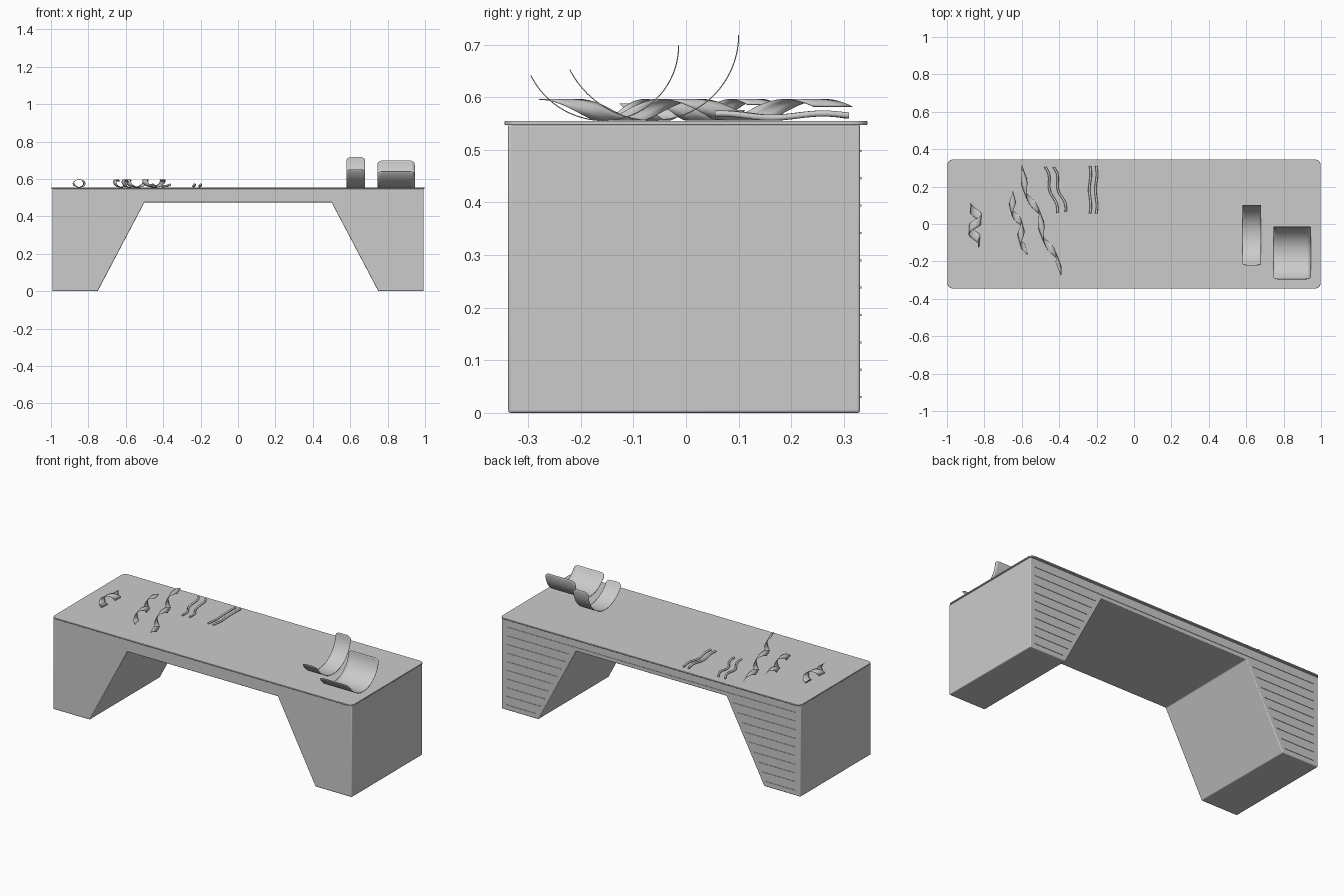
import bpy, bmesh
from math import sin, cos, pi, sqrt, hypot, radians, atan2

if "Cube" in bpy.data.objects:
    bpy.data.objects.remove(bpy.data.objects["Cube"])


def make(name, verts, faces, bevel=0, solid=0, angle=35):
    me = bpy.data.meshes.new(name)
    me.from_pydata(verts, [], faces)
    bm = bmesh.new()
    bm.from_mesh(me)
    bmesh.ops.recalc_face_normals(bm, faces=bm.faces)
    bm.to_mesh(me)
    bm.free()
    ob = bpy.data.objects.new(name, me)
    bpy.context.collection.objects.link(ob)
    if bevel:
        m = ob.modifiers.new("bevel", 'BEVEL')
        m.width, m.segments, m.limit_method = bevel, 3, 'ANGLE'
    if solid:
        m = ob.modifiers.new("solid", 'SOLIDIFY')
        m.thickness, m.offset = solid, 0
    bpy.ops.object.select_all(action='DESELECT')
    ob.select_set(True)
    bpy.context.view_layer.objects.active = ob
    bpy.ops.object.shade_smooth_by_angle(angle=radians(angle))
    return ob


def prism(name, outline, lo, hi, axis, bevel=0):
    """Extrude a 2D outline along y or z."""
    n = len(outline)
    place = (lambda a, b, h: (a, h, b)) if axis == 'y' else (lambda a, b, h: (a, b, h))
    verts = [place(a, b, h) for h in (lo, hi) for a, b in outline]
    faces = [list(range(n)), list(range(n, 2 * n))]
    faces += [[i, (i + 1) % n, n + (i + 1) % n, n + i] for i in range(n)]
    return make(name, verts, faces, bevel)


def grid_faces(rows, cols, wrap=False):
    return [[r * cols + c, r * cols + (c + 1) % cols, (r + 1) * cols + (c + 1) % cols, (r + 1) * cols + c]
            for r in range(rows - 1) for c in range(cols if wrap else cols - 1)]


# Bench body with two tapered pedestal legs
half = [(0.5, 0.475), (0.75, 0.0), (0.993, 0.0), (0.993, 0.549)]
prism("bench_body", half + [(-x, z) for x, z in reversed(half)], -0.338, 0.331, 'y', 0.005)

# Top slab with rounded corners
r = 0.03
corner = []
for k, (sx, sy) in enumerate([(1, 1), (-1, 1), (-1, -1), (1, -1)]):
    for i in range(7):
        a = (k + i / 6) * pi / 2
        corner.append((sx * (0.998 - r) + r * cos(a), sy * (0.345 - r) + r * sin(a)))
prism("top_slab", corner, 0.547, 0.555, 'z', 0.002)

# Thin horizontal ribs on the back panel
for i in range(10):
    z = 0.03 + 0.052 * i
    if z > 0.475:
        spans = [(-0.96, 0.96)]
    else:
        inner = 0.78 - 0.25 * z / 0.475
        spans = [(inner, 0.96), (-0.96, -inner)]
    for a, b in spans:
        prism("back_rib", [(a, z - 0.002), (b, z - 0.002), (b, z + 0.002), (a, z + 0.002)], 0.33, 0.3335, 'y')


# Curved sheets resting on the top
def sheet(name, x0, x1, yc, r0, r1):
    rows, cols, rc = 49, 11, 0.02
    zc = 0.556 + r1
    a0, a1 = pi + 0.39, 2 * pi
    verts = []
    for i in range(rows):
        t = i / (rows - 1)
        a = a0 + (a1 - a0) * t
        rad = r1 + (r0 - r1) * max(0, 1 - 2 * t) ** 2
        edge = min(t, 1 - t) * (a1 - a0) * r1
        inset = rc - sqrt(max(0, rc ** 2 - (rc - min(edge, rc)) ** 2))
        hw = (x1 - x0) / 2 - inset
        for c in range(cols):
            verts.append(((x0 + x1) / 2 + hw * (2 * c / (cols - 1) - 1), yc + rad * cos(a), zc + rad * sin(a)))
    make(name, verts, grid_faces(rows, cols), solid=0.002)


sheet("curved_sheet_narrow", 0.58, 0.68, -0.062, 0.172, 0.162)
sheet("curved_sheet_wide", 0.745, 0.945, -0.156, 0.150, 0.142)


# Coiled ribbons, wound round a lying axis
def coil(name, p, q, rx, rz, turns, width, phase):
    dx, dy = q[0] - p[0], q[1] - p[1]
    length = hypot(dx, dy)
    ux, uy = dx / length, dy / length
    rows, cols = 65, 4
    verts = []
    for i in range(rows):
        t = i / (rows - 1)
        a = phase + 2 * pi * turns * t
        for c in range(cols):
            s = t * (length - width) + width * c / (cols - 1)
            o = rx * cos(a)
            verts.append((p[0] + ux * s - uy * o, p[1] + uy * s + ux * o, 0.576 + rz * sin(a)))
    make(name, verts, grid_faces(rows, cols), solid=0.0015)


coil("short_coil", (-0.858, -0.125), (-0.842, 0.11), 0.03, 0.02, 1.6, 0.05, 2.5)
coil("middle_coil", (-0.665, 0.17), (-0.572, -0.165), 0.02, 0.02, 1.7, 0.06, 0.5)
coil("long_coil", (-0.62, 0.31), (-0.39, -0.28), 0.02, 0.02, 2.2, 0.08, 0.3)


# Wavy cords in two pairs
def cord(name, p, q, amp, phase):
    rows, cols, rad = 41, 10, 0.006
    dx, dy = q[0] - p[0], q[1] - p[1]
    length = hypot(dx, dy)
    nx, ny = -dy / length, dx / length
    verts = []
    for i in range(rows):
        t = i / (rows - 1)
        o = amp * sin(2 * pi * 1.5 * t + phase)
        z = 0.565 + 0.004 * sin(2 * pi * 1.3 * t + phase)
        for c in range(cols):
            a = 2 * pi * c / cols
            k = o + rad * cos(a)
            verts.append((p[0] + dx * t + nx * k, p[1] + dy * t + ny * k, z + rad * sin(a)))
    caps = [list(range(cols)), list(range((rows - 1) * cols, rows * cols))]
    make(name, verts, grid_faces(rows, cols, True) + caps, angle=50)


cord("straight_cord", (-0.235, 0.31), (-0.235, 0.055), 0.004, 0)
cord("straight_cord", (-0.202, 0.31), (-0.202, 0.055), 0.004, 0)
cord("slanted_cord", (-0.475, 0.305), (-0.41, 0.06), 0.009, 0)
cord("slanted_cord", (-0.43, 0.305), (-0.365, 0.065), 0.009, 0)
